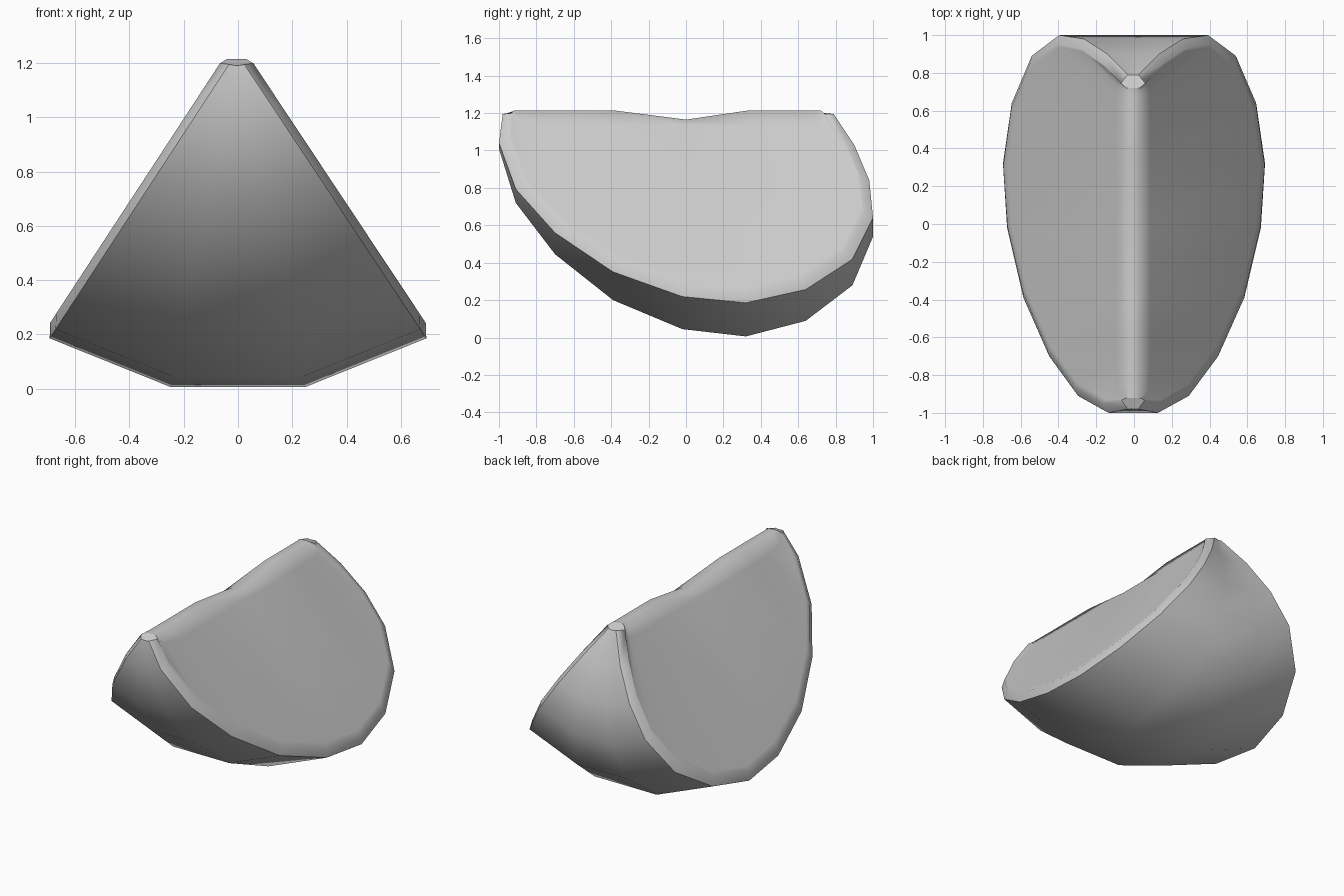
import bpy, bmesh
from math import sin, cos, radians
from mathutils import Vector

cube = bpy.data.objects.get("Cube")
if cube:
    bpy.data.objects.remove(cube)

grey = bpy.data.materials.new("plain_grey")
grey.use_nodes = True
colour = (0.6, 0.6, 0.6, 1)
grey.diffuse_color = colour
grey.node_tree.nodes["Principled BSDF"].inputs["Base Color"].default_value = colour

TOP = 1.215          # height of the wedge's axis
CORE = 0.015         # half thickness at the axis
SHIFT = -0.005       # sideways shift of the ridge
RIM, MID = radians(33.4), radians(11.3)

# Each station: rind y, rind radius, ridge y, ridge drop
STATIONS = [
    (-0.98, 0.024, -0.92, 0), (-1, 0.21, -0.85, 0), (-0.91, 0.505, -0.7, 0),
    (-0.7, 0.785, -0.58, 0), (-0.39, 1.035, -0.39, 0), (-0.02, 1.193, 0, 0.05),
    (0.32, 1.233, 0.34, 0), (0.64, 1.148, 0.5, 0), (0.89, 0.954, 0.6, 0),
    (1, 0.689, 0.65, 0), (0.98, 0.449, 0.68, 0), (0.9, 0.222, 0.7, 0),
    (0.79, 0.024, 0.72, 0),
]


def polar(y, r, angle, core, lift=0):
    """Point on a half plane through the axis, lifted off that plane."""
    x = core + r * sin(angle) + lift * cos(angle)
    return Vector((x, y, TOP - r * cos(angle) + lift * sin(angle)))


def half_section(y, r, ridge_y, drop):
    """Points from the ridge down one cut face to the rind's middle."""
    inset = Vector((0.1 - y, 0.35 - r)).normalized() * 0.05
    inner = polar(y + inset.x, r + inset.y, RIM, CORE, 0.03)
    ridge = Vector((0.035, ridge_y, TOP))
    span = (inner - ridge).length
    shoulder = ridge.lerp(inner, min(0.1 / span, 0.35))
    border = inner.lerp(ridge, min(0.04 / span, 0.3))
    ridge.z -= drop
    rim = polar(y, r, RIM, CORE)
    middle = polar(y, r, MID, CORE * 0.35)
    return [ridge, shoulder, border, inner, rim, middle]


bm = bmesh.new()
loops = []
for station in STATIONS:
    right = half_section(*station)
    left = [Vector((-p.x, p.y, p.z)) for p in reversed(right)]
    points = right + left
    for p in points:
        p.x += SHIFT * max(0, min(1, (p.z - 0.2) / (TOP - 0.2)))
    loops.append([bm.verts.new(p) for p in points])

# Skin the stations and close both ends
count = len(loops[0])
for a, b in zip(loops, loops[1:]):
    for i in range(count):
        j = (i + 1) % count
        bm.faces.new((a[i], a[j], b[j], b[i]))
bm.faces.new(loops[0])
bm.faces.new(list(reversed(loops[-1])))
bmesh.ops.recalc_face_normals(bm, faces=bm.faces)
for face in bm.faces:
    face.smooth = True

# Crisp line where the rind meets each cut face
for rim in (4, count - 5):
    for a, b in zip(loops, loops[1:]):
        bm.edges.get((a[rim], b[rim])).smooth = False
for end in (loops[0], loops[-1]):
    for i in range(count):
        bm.edges.get((end[i], end[(i + 1) % count])).smooth = False

mesh = bpy.data.meshes.new("wedge_slice")
bm.to_mesh(mesh)
bm.free()
mesh.materials.append(grey)
bpy.context.collection.objects.link(bpy.data.objects.new("wedge_slice", mesh))
